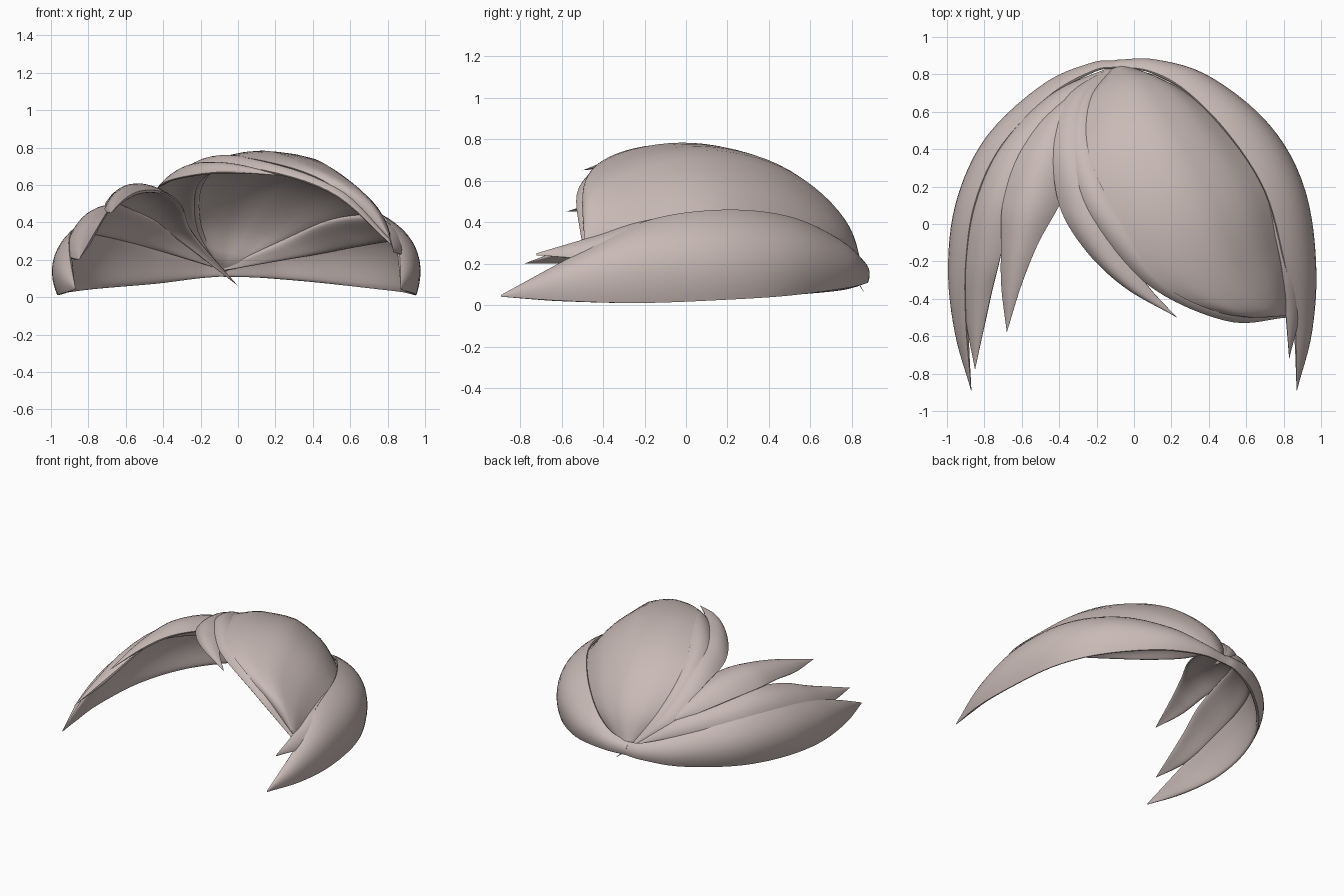
import bpy, bmesh, math
from mathutils import Vector

hair = bpy.data.materials.new("dusty_pink_hair")
hair.diffuse_color = (0.58, 0.49, 0.47, 1)
CENTRE = Vector((0, 0.1, 0.05))
ROWS, COLS = 40, 16


def spline(points, t):
    """Catmull-Rom point at t in 0..1 through evenly spaced control points."""
    p = [Vector(q) for q in points]
    p = [p[0] * 2 - p[1]] + p + [p[-1] * 2 - p[-2]]
    s = t * (len(p) - 3)
    i = min(int(s), len(p) - 4)
    f = s - i
    a, b, c, d = p[i:i + 4]
    return 0.5 * (2 * b + (c - a) * f + (2 * a - 5 * b + 4 * c - d) * f * f
                  + (3 * b - a - 3 * c + d) * f ** 3)


def lock(name, edge_a, edge_b, bulge=0.2, thick=0.05, ripple=0.0):
    """Closed, bulging lock of hair lofted between two edge curves."""
    bm = bmesh.new()
    rings = []
    for r in range(ROWS + 1):
        t = r / ROWS
        a, b = spline(edge_a, t), spline(edge_b, t)
        chord = b - a
        width = chord.length
        out = (a + b) / 2 - CENTRE
        if width > 1e-5:
            out -= out.project(chord)
        out.normalize()
        th = min(thick, width * 0.3)
        outer, inner = [], []
        for c in range(COLS + 1):
            u = -math.cos(math.pi * c / COLS)
            arch = bulge * width * (1 - u * u)
            arch += ripple * width * math.cos(u * 3 * math.pi) * (1 - u * u)
            base = a + chord * (u + 1) / 2
            half = th * math.sqrt(max(0, 1 - u * u))
            outer.append(base + out * arch)
            if 0 < c < COLS:
                inner.append(base + out * (arch - half))
        rings.append([bm.verts.new(v) for v in outer + inner[::-1]])
    n = len(rings[0])
    for p, q in zip(rings, rings[1:]):
        for i in range(n):
            j = (i + 1) % n
            bm.faces.new((p[i], p[j], q[j], q[i]))
    bm.faces.new(rings[0])
    bm.faces.new(rings[-1])
    bmesh.ops.remove_doubles(bm, verts=bm.verts, dist=0.0005)
    bmesh.ops.recalc_face_normals(bm, faces=bm.faces)
    me = bpy.data.meshes.new(name)
    bm.to_mesh(me)
    bm.free()
    me.materials.append(hair)
    ob = bpy.data.objects.new(name, me)
    bpy.context.collection.objects.link(ob)
    bpy.ops.object.select_all(action='DESELECT')
    ob.select_set(True)
    bpy.context.view_layer.objects.active = ob
    bpy.ops.object.shade_smooth_by_angle(angle=math.radians(50))


root = (-0.1, 0.85, 0.15)

# Large swept crown lock
lock("crown_lock",
     [root, (-.25, .65, .41), (-.27, .35, .63), (-.12, 0, .74),
      (.13, -.31, .73), (.48, -.48, .61), (.82, -.49, .31)],
     [(-.08, .86, .13), (.25, .72, .3), (.5, .48, .4), (.7, .18, .43),
      (.78, -.16, .4), (.81, -.36, .35), (.82, -.49, .29)], 0.19, 0.05, 0.005)

# Thin locks along the parting, tucked under the crown
lock("crown_front_edge",
     [root, (-.31, .67, .37), (-.35, .37, .59), (-.24, .03, .69),
      (.08, -.33, .69), (.5, -.52, .56), (.82, -.5, .28)],
     [root, (-.2, .65, .4), (-.18, .35, .62), (-.02, .02, .73),
      (.24, -.27, .7), (.56, -.42, .57), (.82, -.48, .3)], 0.2, 0.04)
lock("parting_lock",
     [root, (-.36, .68, .36), (-.43, .4, .55), (-.4, .1, .61),
      (-.26, -.14, .65), (-.05, -.34, .67), (.23, -.5, .65)],
     [root, (-.22, .66, .38), (-.22, .35, .59), (-.12, .05, .68),
      (-.02, -.18, .7), (.08, -.34, .69), (.23, -.5, .65)], 0.2, 0.04)

# Right side: one broad lock with a second tip emerging from under it
lock("right_lower_lock",
     [(-.1, .84, .2), (.08, .82, .24), (.27, .72, .33), (.5, .49, .43),
      (.7, .18, .46), (.8, -.18, .41), (.86, -.52, .25), (.87, -.89, .05)],
     [(-.1, .87, .11), (.12, .87, .105), (.42, .76, .08), (.73, .49, .045),
      (.89, .18, .025), (.95, -.22, .01), (.94, -.58, .02), (.87, -.89, .04)],
     0.22, 0.06)
lock("right_middle_lock",
     [root, (.25, .7, .31), (.48, .47, .41), (.68, .17, .44),
      (.78, -.18, .41), (.81, -.45, .33), (.83, -.72, .25)],
     [(-.08, .84, .14), (.42, .69, .23), (.69, .4, .28), (.83, .1, .3),
      (.89, -.2, .28), (.89, -.46, .23), (.83, -.72, .24)], 0.14)

# Left side: lower and middle locks
lock("left_lower_lock",
     [(-.1, .84, .2), (-.22, .82, .22), (-.45, .69, .29), (-.71, .42, .37),
      (-.85, .12, .38), (-.9, -.2, .33), (-.9, -.52, .22), (-.87, -.89, .05)],
     [(-.1, .87, .11), (-.22, .855, .1), (-.46, .74, .07), (-.75, .46, .045),
      (-.91, .12, .025), (-.965, -.25, .01), (-.94, -.6, .02),
      (-.87, -.89, .04)], 0.19, 0.06)
lock("left_middle_lock",
     [root, (-.33, .68, .36), (-.55, .42, .46), (-.66, .15, .5),
      (-.71, -.15, .44), (-.77, -.4, .34), (-.85, -.78, .2)],
     [root, (-.46, .68, .26), (-.73, .4, .33), (-.86, .1, .34),
      (-.91, -.2, .3), (-.9, -.5, .22), (-.85, -.78, .2)], 0.17)

# Upper left lock beside the parting, with its root poking through the back
lock("left_upper_lock",
     [(0, .86, .06), (-.24, .66, .34), (-.3, .36, .49), (-.39, .12, .56),
      (-.51, -.1, .57), (-.6, -.32, .53), (-.68, -.58, .45)],
     [(0, .86, .06), (-.38, .66, .35), (-.6, .4, .47), (-.7, .12, .5),
      (-.71, -.1, .49), (-.71, -.33, .46), (-.68, -.58, .45)], 0.24)
